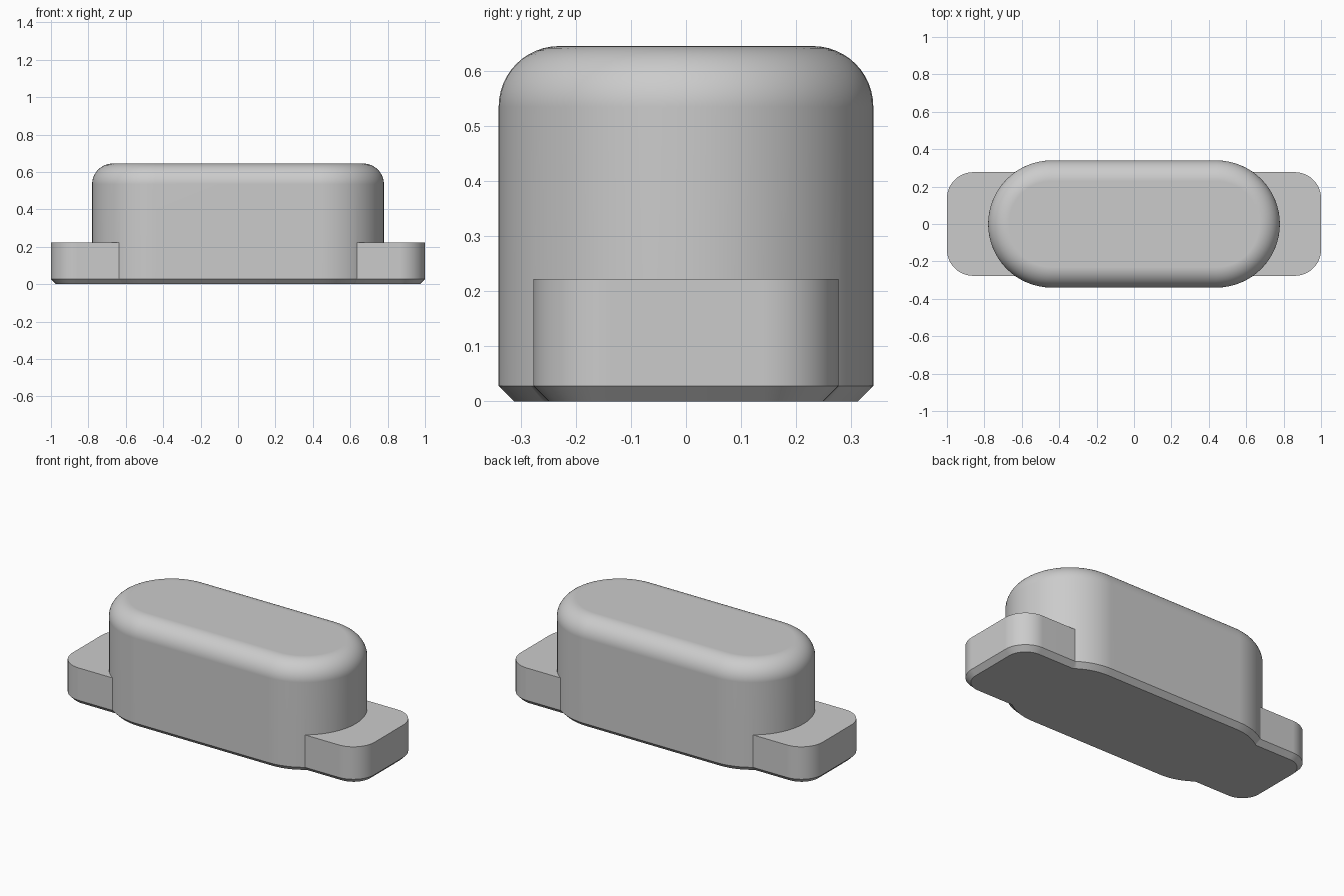
import bpy
import bmesh
from math import sin, cos, pi, radians

if "Cube" in bpy.data.objects:
    bpy.data.objects.remove(bpy.data.objects["Cube"], do_unlink=True)

# Single grey finish
grey = bpy.data.materials.new("plain_grey")
grey.use_nodes = True
colour = (0.6, 0.6, 0.6, 1)
grey.diffuse_color = colour
grey.node_tree.nodes["Principled BSDF"].inputs["Base Color"].default_value = colour


def outline(half_x, half_y, radius, steps=16):
    """Rounded rectangle, counter-clockwise."""
    points = []
    for quarter, (sx, sy) in enumerate([(1, 1), (-1, 1), (-1, -1), (1, -1)]):
        for i in range(steps + 1):
            a = (quarter + i / steps) * pi / 2
            points.append((sx * (half_x - radius) + radius * cos(a),
                           sy * (half_y - radius) + radius * sin(a)))
    return points


def rounded_block(name, half_x, half_y, radius, profile):
    """Stack outlines; profile lists (inset, height) from the bottom up."""
    bm = bmesh.new()
    rings = []
    for inset, z in profile:
        pts = outline(half_x - inset, half_y - inset, radius - inset)
        rings.append([bm.verts.new((x, y, z)) for x, y in pts])
    for low, high in zip(rings, rings[1:]):
        for i in range(len(low)):
            j = (i + 1) % len(low)
            bm.faces.new((low[i], low[j], high[j], high[i]))
    bm.faces.new(rings[0][::-1])
    bm.faces.new(rings[-1])
    bmesh.ops.remove_doubles(bm, verts=bm.verts, dist=1e-5)
    bmesh.ops.recalc_face_normals(bm, faces=bm.faces)
    mesh = bpy.data.meshes.new(name)
    bm.to_mesh(mesh)
    bm.free()
    mesh.materials.append(grey)
    obj = bpy.data.objects.new(name, mesh)
    bpy.context.collection.objects.link(obj)
    return obj


CHAMFER = 0.028
foot = [(CHAMFER, 0), (0, CHAMFER)]

# Tall pill-shaped housing with a rounded top edge
fillet, height = 0.11, 0.645
top = [(fillet * (1 - cos(a)), height - fillet + fillet * sin(a))
       for a in (i * pi / 24 for i in range(13))]
housing = rounded_block("housing", 0.78, 0.34, 0.34, foot + top)

# Low mounting flange that shows as a tab at each end
flange = rounded_block("mounting_flange", 1.0, 0.277, 0.14, foot + [(0, 0.222)])

# Merge the flange into the housing
union = housing.modifiers.new("merge_flange", "BOOLEAN")
union.operation = "UNION"
union.solver = "EXACT"
union.object = flange
bpy.context.view_layer.objects.active = housing
housing.select_set(True)
bpy.ops.object.modifier_apply(modifier=union.name)
bpy.data.objects.remove(flange, do_unlink=True)

# Smooth curves, crisp chamfers and flat top
bpy.ops.object.shade_smooth_by_angle(angle=radians(30))
normals = housing.modifiers.new("flat_face_normals", "WEIGHTED_NORMAL")
normals.keep_sharp = True
